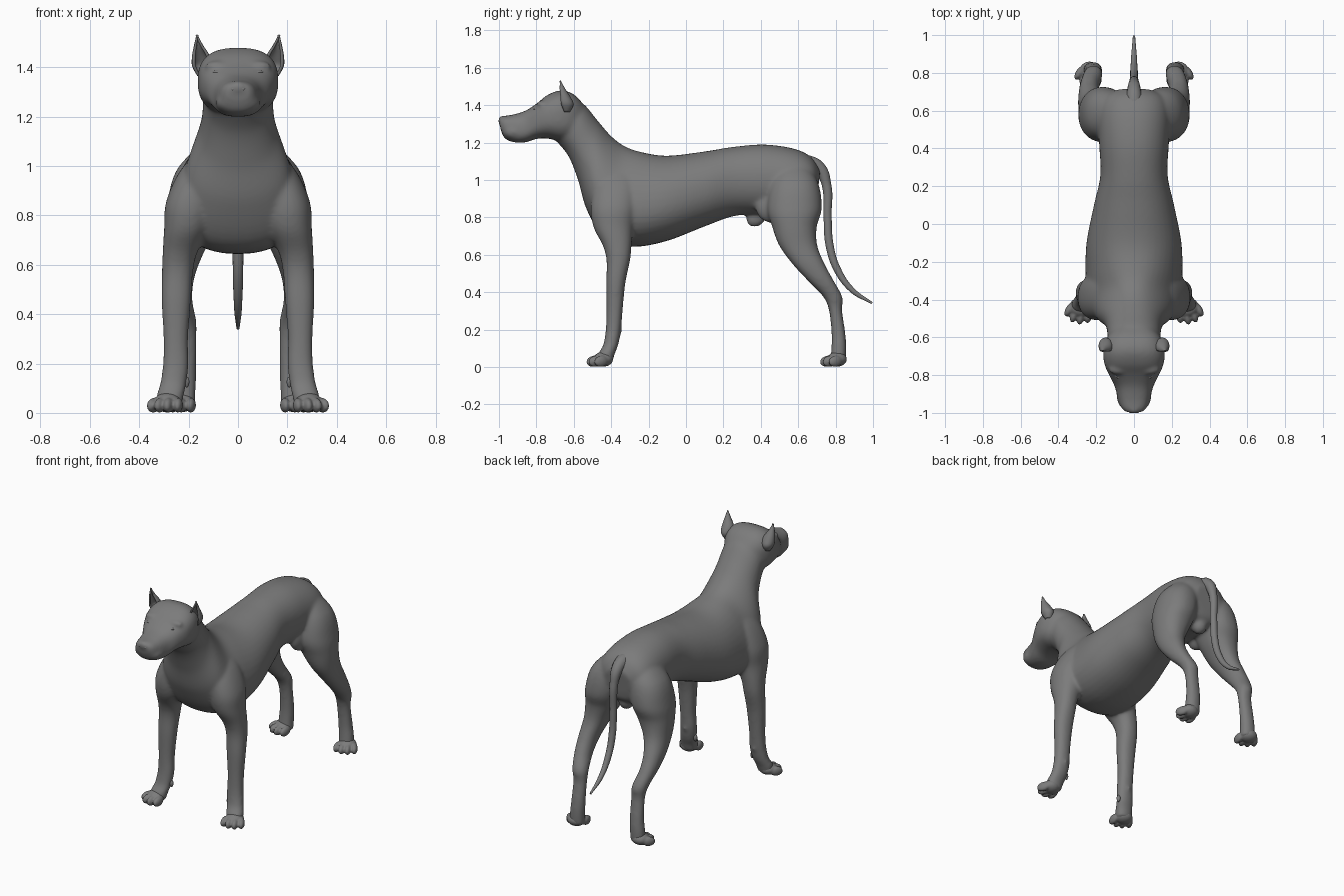
import bpy, bmesh, math
from mathutils import Matrix, Vector

N = 40
coat = bpy.data.materials.new("dark_grey")
coat.diffuse_color = (0.2, 0.2, 0.2, 1)


def spline(rows, steps=6):
    """Catmull-Rom interpolation of the section rows."""
    out = []
    for i in range(len(rows) - 1):
        a, b, c, d = (rows[max(0, min(len(rows) - 1, i + j))] for j in (-1, 0, 1, 2))
        for s in range(steps):
            t = s / steps
            out.append([0.5 * (2 * q + (r - p) * t + (2 * p - 5 * q + 4 * r - e) * t * t
                               + (3 * q - p - 3 * r + e) * t ** 3)
                        for p, q, r, e in zip(a, b, c, d)])
    return out + [list(rows[-1])]


def loft(bm, rows, side=1, power=2.0):
    """Rows: centre x, top y, top z, bottom y, bottom z, half width, egg factor."""
    rings = []
    for cx, ty, tz, by, bz, w, egg in spline(rows):
        ring = []
        for i in range(N):
            a = 2 * math.pi * i / N
            c, s = math.cos(a), math.sin(a)
            c = math.copysign(abs(c) ** (2 / power), c)
            s = math.copysign(abs(s) ** (2 / power), s)
            ring.append(bm.verts.new((side * (cx + w * c * (1 - egg * s)),
                                      (ty + by) / 2 + s * (ty - by) / 2,
                                      (tz + bz) / 2 + s * (tz - bz) / 2)))
        rings.append(ring)
    for r0, r1 in zip(rings, rings[1:]):
        for i in range(N):
            j = (i + 1) % N
            bm.faces.new((r0[i], r0[j], r1[j], r1[i]))
    bm.faces.new(rings[0])
    bm.faces.new(rings[-1])


def leg(bm, rows, side):
    loft(bm, [(x, y + ry, z, y - ry, z, rx, 0) for x, y, z, rx, ry in rows], side, 2.2)


def blob(bm, loc, size, yaw=0, pitch=0):
    m = (Matrix.Translation(loc) @ Matrix.Rotation(yaw, 4, 'Z') @ Matrix.Rotation(pitch, 4, 'X')
         @ Matrix.Diagonal((*size, 1)))
    bmesh.ops.create_uvsphere(bm, u_segments=20, v_segments=12, radius=1, matrix=m)


def paw(bm, x, y, yaw, side):
    """Pad with four fanned toes."""
    rot = Matrix.Rotation(side * yaw, 3, 'Z')
    base = Vector((side * x, y, 0))
    blob(bm, base + Vector((0, 0.005, 0.042)), (0.057, 0.052, 0.040), side * yaw)
    for off, fwd in ((-0.052, 0.022), (-0.018, 0.042), (0.018, 0.042), (0.052, 0.022)):
        p = base + rot @ Vector((side * off, -fwd, 0.031))
        blob(bm, p, (0.020, 0.042, 0.030), side * (yaw + off * 4), 0.15)


def finish(name, bm):
    bmesh.ops.recalc_face_normals(bm, faces=bm.faces)
    me = bpy.data.meshes.new(name)
    bm.to_mesh(me)
    bm.free()
    me.shade_smooth()
    me.materials.append(coat)
    ob = bpy.data.objects.new(name, me)
    bpy.context.collection.objects.link(ob)
    return ob


def blend(ob, voxel, rounds):
    """Fuse overlapping volumes into one skin."""
    r = ob.modifiers.new("fuse", 'REMESH')
    r.mode, r.voxel_size, r.use_smooth_shade = 'VOXEL', voxel, True
    s = ob.modifiers.new("relax", 'SMOOTH')
    s.factor, s.iterations = 0.5, rounds


# Torso and neck
bm = bmesh.new()
paws = bmesh.new()
loft(bm, [
    (0, 0.718, 1.05, 0.70, 0.90, 0.09, 0),
    (0, 0.67, 1.122, 0.68, 0.84, 0.16, 0),
    (0, 0.58, 1.167, 0.60, 0.80, 0.19, 0),
    (0, 0.42, 1.190, 0.44, 0.81, 0.185, 0),
    (0, 0.25, 1.177, 0.27, 0.81, 0.178, 0),
    (0, 0.10, 1.153, 0.10, 0.752, 0.212, 0.05),
    (0, -0.10, 1.130, -0.10, 0.675, 0.25, 0.1),
    (0, -0.24, 1.150, -0.28, 0.643, 0.25, 0.2),
    (0, -0.33, 1.182, -0.43, 0.68, 0.235, 0.32),
    (0, -0.40, 1.235, -0.53, 0.84, 0.198, 0.25),
    (0, -0.47, 1.315, -0.577, 1.00, 0.153, 0.08),
    (0, -0.54, 1.40, -0.63, 1.13, 0.141, 0),
    (0, -0.60, 1.44, -0.70, 1.215, 0.138, 0),
], power=2.15)

# Head and muzzle
loft(bm, [
    (0, -1.000, 1.330, -0.990, 1.265, 0.045, 0),
    (0, -0.975, 1.342, -0.968, 1.222, 0.068, 0),
    (0, -0.93, 1.349, -0.92, 1.202, 0.085, 0.05),
    (0, -0.86, 1.370, -0.86, 1.201, 0.102, 0.08),
    (0, -0.80, 1.408, -0.80, 1.220, 0.132, 0),
    (0, -0.74, 1.455, -0.74, 1.222, 0.157, 0),
    (0, -0.67, 1.479, -0.67, 1.208, 0.163, 0),
    (0, -0.60, 1.458, -0.61, 1.210, 0.144, 0),
    (0, -0.54, 1.395, -0.56, 1.220, 0.100, 0),
], power=2.6)
blob(bm, (0, -0.982, 1.318), (0.038, 0.024, 0.026))

# Sheath under the belly
blob(bm, (0, 0.375, 0.797), (0.034, 0.056, 0.046), 0, 0.6)
blob(bm, (0, 0.62, 0.82), (0.05, 0.05, 0.06))

for sd in (1, -1):
    # Brows and lips
    blob(bm, (sd * 0.085, -0.770, 1.405), (0.050, 0.028, 0.02))
    blob(bm, (sd * 0.046, -0.915, 1.258), (0.046, 0.065, 0.042))
    # Front legs
    leg(bm, [
        (0.085, -0.34, 1.10, 0.035, 0.05),
        (0.15, -0.37, 0.99, 0.078, 0.11),
        (0.19, -0.385, 0.86, 0.100, 0.124),
        (0.207, -0.388, 0.75, 0.092, 0.107),
        (0.235, -0.368, 0.65, 0.070, 0.077),
        (0.245, -0.362, 0.57, 0.063, 0.063),
        (0.25, -0.375, 0.45, 0.059, 0.051),
        (0.252, -0.382, 0.30, 0.050, 0.043),
        (0.252, -0.388, 0.20, 0.052, 0.041),
        (0.262, -0.402, 0.12, 0.053, 0.040),
        (0.275, -0.425, 0.07, 0.055, 0.044),
        (0.280, -0.435, 0.02, 0.05, 0.04),
    ], sd)
    blob(bm, (sd * 0.25, -0.358, 0.195), (0.018, 0.017, 0.024))
    blob(paws, (sd * 0.208, -0.395, 0.125), (0.012, 0.014, 0.025))
    paw(paws, 0.286, -0.447, 0.3, sd)
    # Hind legs
    leg(bm, [
        (0.075, 0.57, 1.11, 0.05, 0.06),
        (0.135, 0.58, 0.99, 0.110, 0.125),
        (0.167, 0.58, 0.85, 0.120, 0.146),
        (0.190, 0.580, 0.75, 0.105, 0.119),
        (0.216, 0.600, 0.65, 0.078, 0.102),
        (0.236, 0.656, 0.55, 0.060, 0.086),
        (0.236, 0.722, 0.46, 0.051, 0.069),
        (0.218, 0.785, 0.375, 0.049, 0.051),
        (0.211, 0.800, 0.30, 0.043, 0.035),
        (0.213, 0.815, 0.18, 0.044, 0.037),
        (0.218, 0.817, 0.10, 0.047, 0.040),
        (0.222, 0.812, 0.02, 0.048, 0.042),
    ], sd)
    # Flank fold joining thigh and belly
    blob(bm, (sd * 0.13, 0.46, 0.86), (0.045, 0.09, 0.09), 0, -0.6)
    paw(paws, 0.232, 0.803, 0.35, sd)
blend(finish("body", bm), 0.009, 14)
blend(finish("paws", paws), 0.006, 3)

# Ears: cupped shells open to the front
bm = bmesh.new()
rows = spline([
    (0.145, -0.640, 1.365, 0.020, 0.020),
    (0.150, -0.643, 1.405, 0.036, 0.042),
    (0.150, -0.652, 1.445, 0.036, 0.034),
    (0.160, -0.665, 1.490, 0.018, 0.018),
    (0.166, -0.672, 1.532, 0.002, 0.002),
], 4)
arcs = [[bm.verts.new((x + rx * math.cos(a), y + ry * math.sin(a), z))
         for a in (math.radians(-35 + 250 * i / 14) for i in range(15))]
        for x, y, z, rx, ry in rows]
for r0, r1 in zip(arcs, arcs[1:]):
    for i in range(14):
        bm.faces.new((r0[i], r0[i + 1], r1[i + 1], r1[i]))
ears = finish("ears", bm)
ears.modifiers.new("thickness", 'SOLIDIFY').thickness = 0.009
ears.modifiers.new("both_sides", 'MIRROR')

# Eyes and nostrils
bm = bmesh.new()
for sd in (1, -1):
    blob(bm, (sd * 0.087, -0.803, 1.380), (0.020, 0.012, 0.007), sd * 0.6)
    blob(bm, (sd * 0.020, -0.992, 1.312), (0.009, 0.008, 0.008))
finish("eyes_and_nostrils", bm)

# Tail
cu = bpy.data.curves.new("tail", 'CURVE')
cu.dimensions, cu.bevel_depth, cu.bevel_resolution = '3D', 1.0, 5
cu.use_fill_caps = True
cu.materials.append(coat)
sp = cu.splines.new('BEZIER')
pts = [(0.58, 1.08, 0.030), (0.65, 1.088, 0.046), (0.71, 1.065, 0.036), (0.75, 0.98, 0.026),
       (0.757, 0.80, 0.022), (0.768, 0.65, 0.022), (0.81, 0.52, 0.020), (0.89, 0.41, 0.015),
       (0.995, 0.342, 0.006)]
sp.bezier_points.add(len(pts) - 1)
for bp, (y, z, r) in zip(sp.bezier_points, pts):
    bp.co, bp.radius = (0, y, z), r
    bp.handle_left_type = bp.handle_right_type = 'AUTO'
sp.use_smooth = True
bpy.context.collection.objects.link(bpy.data.objects.new("tail", cu))
